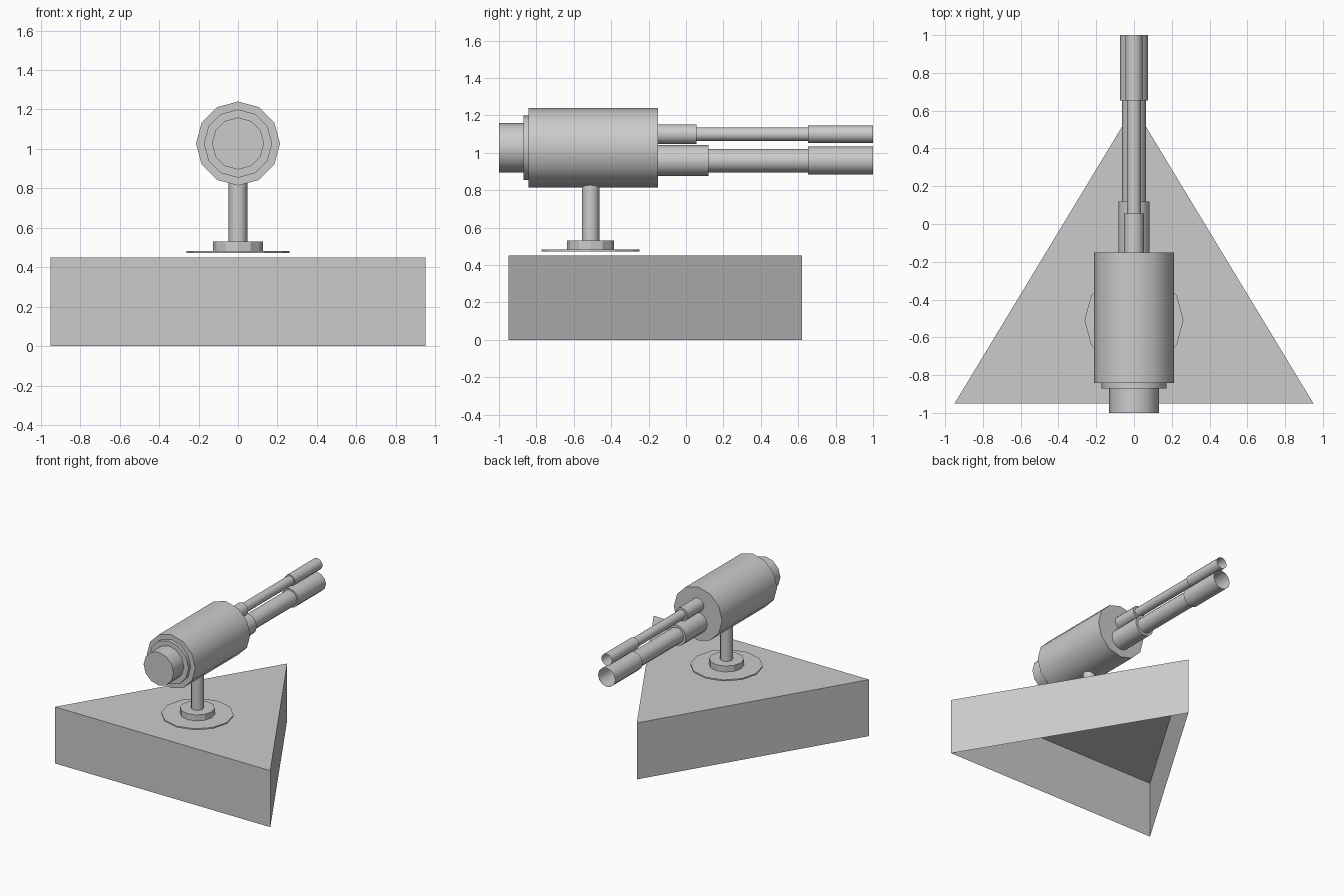
import bpy
import math

if "Cube" in bpy.data.objects:
    bpy.data.objects.remove(bpy.data.objects["Cube"])

SIDES = 12


def make_object(name, verts, faces, smooth=False):
    mesh = bpy.data.meshes.new(name)
    mesh.from_pydata(verts, [], faces)
    mesh.update()
    obj = bpy.data.objects.new(name, mesh)
    bpy.context.collection.objects.link(obj)
    if smooth:
        bpy.ops.object.select_all(action='DESELECT')
        obj.select_set(True)
        bpy.context.view_layer.objects.active = obj
        bpy.ops.object.shade_smooth_by_angle(angle=math.radians(40))
    return obj


def lathe(name, profile, centre, along_y=False, cap_end=True, smooth=True):
    """Turn (radius, position) pairs about the z or y axis."""
    verts, faces = [], []
    for r, p in profile:
        for i in range(SIDES):
            a = 2 * math.pi * i / SIDES
            u, v = r * math.cos(a), r * math.sin(a)
            if along_y:
                verts.append((u, p, centre - v))
            else:
                verts.append((u, centre + v, p))
    for k in range(len(profile) - 1):
        for i in range(SIDES):
            j = (i + 1) % SIDES
            faces.append((k * SIDES + i, k * SIDES + j,
                          (k + 1) * SIDES + j, (k + 1) * SIDES + i))
    faces.append(tuple(reversed(range(SIDES))))
    if cap_end:
        last = (len(profile) - 1) * SIDES
        faces.append(tuple(range(last, last + SIDES)))
    return make_object(name, verts, faces, smooth)


# Triangular base, open underneath
outline = [(-0.95, -0.95), (0.95, -0.95), (0, 0.62)]
base_verts = [(x, y, z) for z in (0, 0.45) for x, y in outline]
base_faces = [(i, (i + 1) % 3, (i + 1) % 3 + 3, i + 3) for i in range(3)]
make_object("triangular_base", base_verts, base_faces + [(3, 4, 5)])

# Mount: thin plate, collar and post
MOUNT_Y = -0.51
lathe("mount_plate", [(0.262, 0.472), (0.262, 0.483)], MOUNT_Y, smooth=False)
lathe("mount_collar", [(0.126, 0.483), (0.126, 0.53)], MOUNT_Y, smooth=False)
lathe("mount_post", [(0.047, 0.53), (0.047, 0.83)], MOUNT_Y)

# Drum body with stepped rear end
lathe("gun_body", [(0.132, -1.0), (0.132, -0.87), (0.173, -0.87), (0.173, -0.843),
                   (0.213, -0.843), (0.213, -0.15)], 1.027, along_y=True)


# Stepped barrels with open muzzles
def barrel(name, z, sleeve, tube, muzzle, sleeve_end):
    lathe(name, [(sleeve, -0.15), (sleeve, sleeve_end), (tube, sleeve_end),
                 (tube, 0.653), (muzzle, 0.653), (muzzle, 1.0)],
          z, along_y=True, cap_end=False)


barrel("upper_barrel", 1.099, 0.053, 0.037, 0.046, 0.055)
barrel("lower_barrel", 0.958, 0.083, 0.063, 0.075, 0.12)
